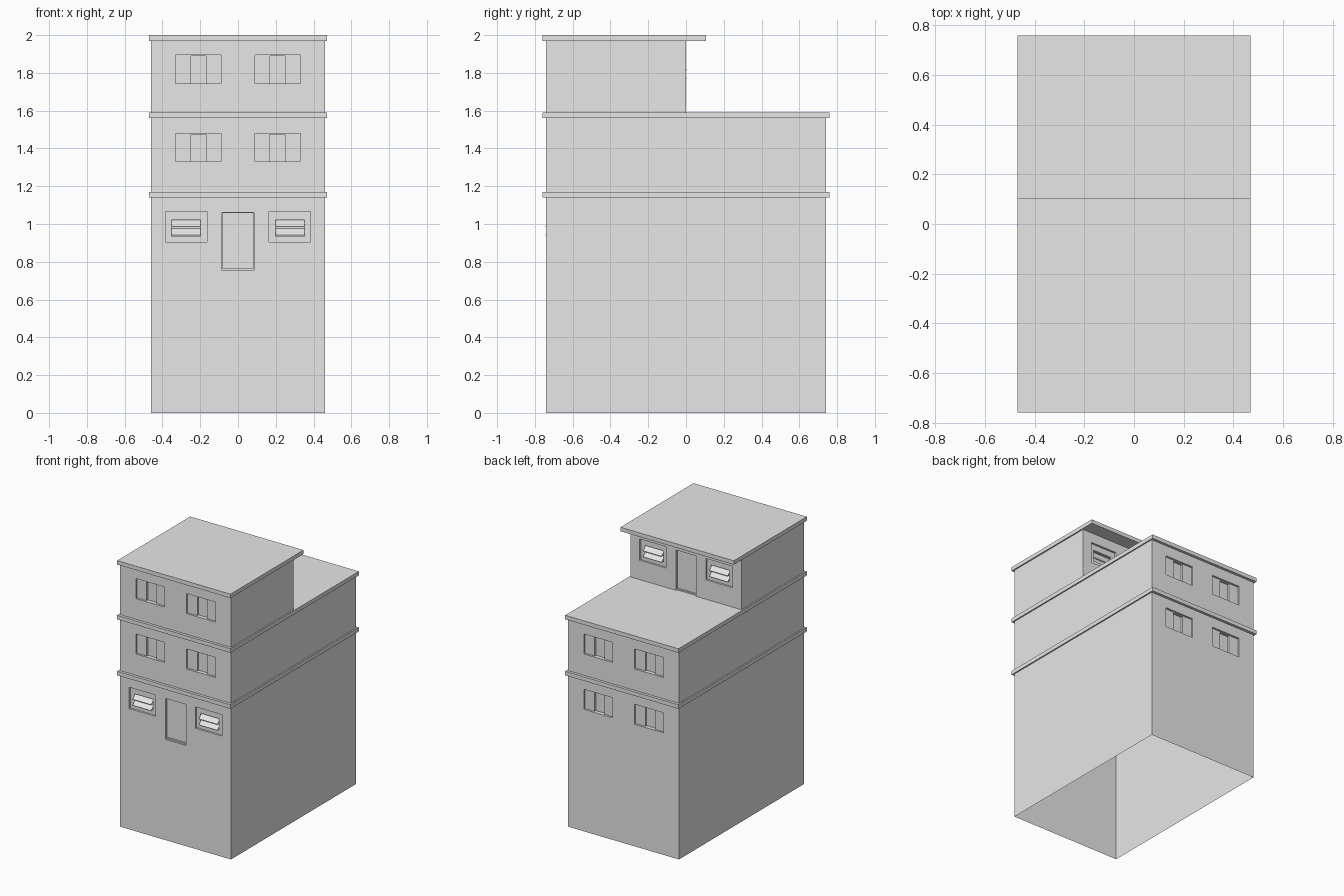
import bpy, bmesh
from mathutils import Matrix

cube = bpy.data.objects.get("Cube")
if cube:
    bpy.data.objects.remove(cube, do_unlink=True)

plaster = bpy.data.materials.new("plain_grey")
plaster.use_nodes = True
GREY = (0.8, 0.8, 0.8, 1)
plaster.diffuse_color = GREY
plaster.node_tree.nodes["Principled BSDF"].inputs["Base Color"].default_value = GREY

HALF_W, HALF_D = 0.46, 0.74
STOREY = 0.415


def finish(name, bm):
    mesh = bpy.data.meshes.new(name)
    bm.to_mesh(mesh)
    bm.free()
    mesh.materials.append(plaster)
    ob = bpy.data.objects.new(name, mesh)
    bpy.context.collection.objects.link(ob)
    return ob


def box(name, x0, x1, y0, y1, z0, z1):
    bm = bmesh.new()
    size = Matrix.Diagonal((x1 - x0, y1 - y0, z1 - z0, 1))
    centre = Matrix.Translation(((x0 + x1) / 2, (y0 + y1) / 2, (z0 + z1) / 2))
    bmesh.ops.create_cube(bm, size=1, matrix=centre @ size)
    return finish(name, bm)


def recessed_wall(name, y, out, z0, z1, recesses):
    """Flat wall facing out * y; each recess is (x0, x1, z0, z1, depth), later ones win."""
    xs = sorted({-HALF_W, HALF_W} | {v for r in recesses for v in r[:2]})
    zs = sorted({z0, z1} | {v for r in recesses for v in r[2:4]})

    def depth(i, k):
        if not (0 <= i < len(xs) - 1 and 0 <= k < len(zs) - 1):
            return 0
        cx, cz = (xs[i] + xs[i + 1]) / 2, (zs[k] + zs[k + 1]) / 2
        d = 0
        for a, b, c, e, value in recesses:
            if a < cx < b and c < cz < e:
                d = value
        return d

    bm = bmesh.new()

    def quad(*corners):
        bm.faces.new([bm.verts.new((cx, y - out * d, cz)) for cx, d, cz in corners])

    for i in range(len(xs)):
        for k in range(len(zs)):
            d = depth(i, k)
            left, below = depth(i - 1, k), depth(i, k - 1)
            if k + 1 < len(zs):
                if i + 1 < len(xs):
                    quad((xs[i], d, zs[k]), (xs[i + 1], d, zs[k]),
                         (xs[i + 1], d, zs[k + 1]), (xs[i], d, zs[k + 1]))
                if left != d:
                    quad((xs[i], left, zs[k]), (xs[i], d, zs[k]),
                         (xs[i], d, zs[k + 1]), (xs[i], left, zs[k + 1]))
            if i + 1 < len(xs) and below != d:
                quad((xs[i], below, zs[k]), (xs[i + 1], below, zs[k]),
                     (xs[i + 1], d, zs[k]), (xs[i], d, zs[k]))
    bmesh.ops.remove_doubles(bm, verts=bm.verts, dist=0.0001)
    bmesh.ops.recalc_face_normals(bm, faces=bm.faces)
    # Turn the whole wall outward
    if sum(f.normal.y * f.calc_area() for f in bm.faces) * out < 0:
        bmesh.ops.reverse_faces(bm, faces=bm.faces)
    bmesh.ops.dissolve_limit(bm, angle_limit=0.01, verts=bm.verts, edges=bm.edges)
    return finish(name, bm)


def side_wall(name, side, y0, y1, z0, z1):
    bm = bmesh.new()
    corners = [(y0, z0), (y1, z0), (y1, z1), (y0, z1)]
    if side < 0:
        corners.reverse()
    bm.faces.new([bm.verts.new((side * HALF_W, y, z)) for y, z in corners])
    return finish(name, bm)


def sliding_windows(level):
    """Pair of three-pane windows, the middle pane set deeper."""
    z0, z1 = 0.915 + level * STOREY, 1.065 + level * STOREY
    rects = []
    for cx in (-0.21, 0.21):
        rects.append((cx - 0.12, cx + 0.12, z0, z1, 0.015))
        rects.append((cx - 0.04, cx + 0.04, z0, z1 - 0.005, 0.03))
    return rects


def louvre_recesses(level):
    z = level * STOREY
    rects = []
    for cx in (-0.275, 0.275):
        rects.append((cx - 0.11, cx + 0.11, z + 0.905, z + 1.065, 0.015))
        rects.append((cx - 0.077, cx + 0.077, z + 0.935, z + 1.02, 0.04))
    return rects


def louvre_slats(name, y, out, level):
    """Tilted slats, low edge outside."""
    for side, cx in (("right", -0.275), ("left", 0.275)):
        bm = bmesh.new()
        for low in (0.938, 0.983):
            z = low + level * STOREY
            profile = [(0.006, z), (-0.03, z + 0.034), (-0.03, z + 0.037), (0.006, z + 0.004)]
            ends = [[bm.verts.new((cx + s * 0.077, y + out * p, h)) for p, h in profile]
                    for s in (-1, 1)]
            for e in ends:
                bm.faces.new(e)
            for j in range(4):
                n = (j + 1) % 4
                bm.faces.new((ends[0][j], ends[0][n], ends[1][n], ends[1][j]))
        bmesh.ops.recalc_face_normals(bm, faces=bm.faces)
        finish(f"{name}_{side}", bm)


def door(z0, z1):
    return [(-0.085, 0.085, z0, z1, 0.01), (-0.083, 0.083, z0 + 0.01, z1 - 0.003, 0.02)]


# Lower two storeys and tall base, open underneath
SLABS = (1.14, 1.56, 1.97)
THICK = 0.03
upper_base = SLABS[1] + THICK
recessed_wall("front_lower_wall", -HALF_D, -1, 0, SLABS[1],
              louvre_recesses(0) + door(0.755, 1.062) + sliding_windows(1))
recessed_wall("back_lower_wall", HALF_D, 1, 0, SLABS[1],
              sliding_windows(0) + sliding_windows(1))

# Top storey, set back from the rear terrace
recessed_wall("front_upper_wall", -HALF_D, -1, upper_base, SLABS[2], sliding_windows(2))
recessed_wall("back_upper_wall", 0, 1, upper_base, SLABS[2],
              louvre_recesses(2) + door(upper_base, 1.892))

for side, label in ((1, "left"), (-1, "right")):
    side_wall(f"{label}_lower_wall", side, -HALF_D, HALF_D, 0, SLABS[1])
    side_wall(f"{label}_upper_wall", side, -HALF_D, 0, upper_base, SLABS[2])

# Louvred windows
louvre_slats("front_louvre", -HALF_D, -1, 0)
louvre_slats("terrace_louvre", 0, 1, 2)

# Projecting floor slabs and roof
for name, z, back in zip(("lower_slab", "terrace_slab", "roof_slab"), SLABS, (0.76, 0.76, 0.105)):
    box(name, -0.47, 0.47, -0.76, back, z, z + THICK)
